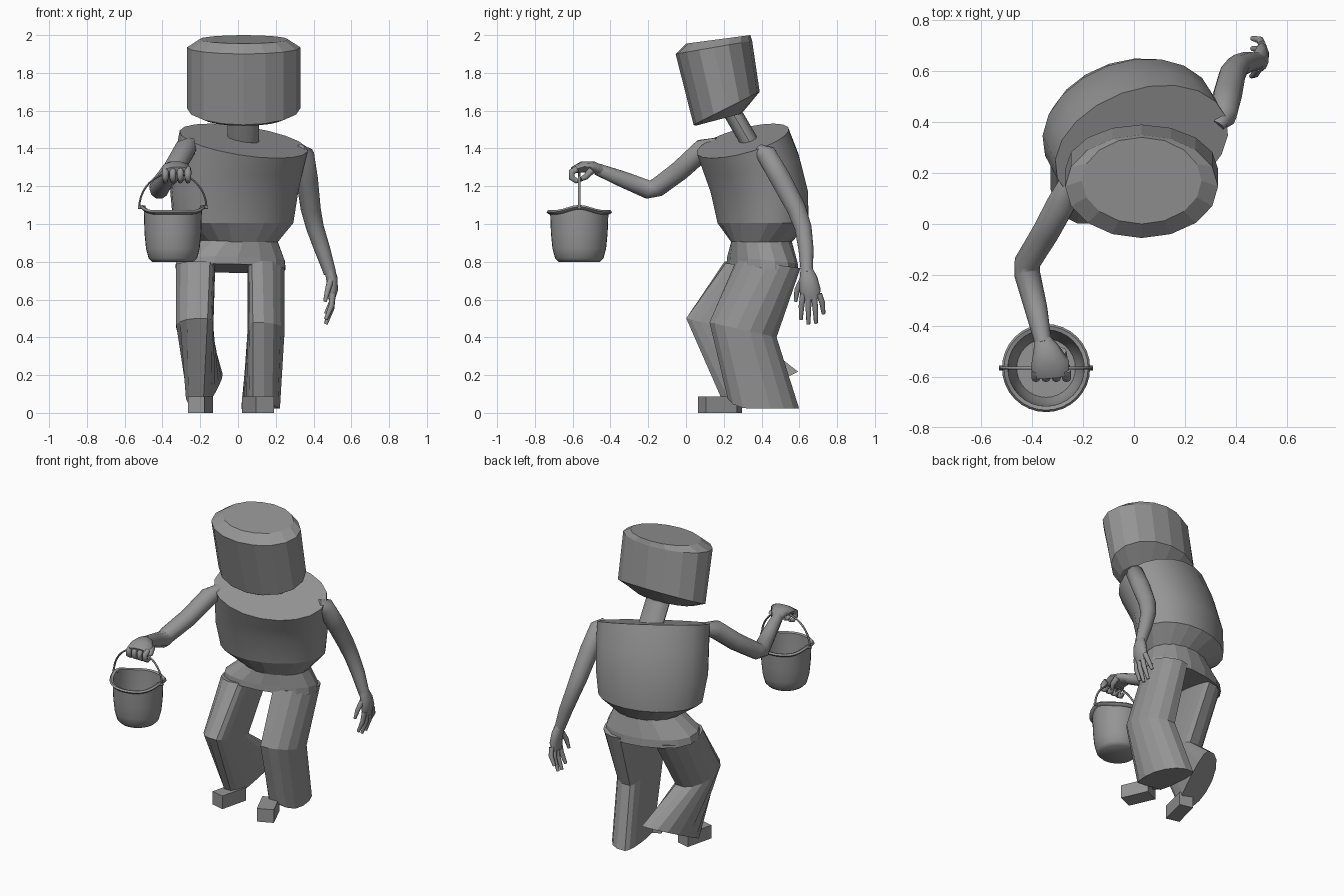
import bpy, bmesh, math
from mathutils import Vector

if "Cube" in bpy.data.objects:
    bpy.data.objects.remove(bpy.data.objects["Cube"])

clay = bpy.data.materials.new("grey_clay")
clay.diffuse_color = (0.3, 0.3, 0.3, 1)
clay.use_nodes = True
clay.node_tree.nodes["Principled BSDF"].inputs["Base Color"].default_value = clay.diffuse_color


def loft(name, rings, smooth=None, flat_bands=()):
    """Skin a list of point rings and cap both ends."""
    bm = bmesh.new()
    loops = [[bm.verts.new(p) for p in r] for r in rings]
    n = len(loops[0])
    for a, b in zip(loops, loops[1:]):
        for i in range(n):
            j = (i + 1) % n
            bm.faces.new((a[i], a[j], b[j], b[i]))
    bm.faces.new(loops[0][::-1])
    bm.faces.new(loops[-1])
    bmesh.ops.recalc_face_normals(bm, faces=bm.faces)
    me = bpy.data.meshes.new(name)
    bm.to_mesh(me)
    bm.free()
    me.materials.append(clay)
    ob = bpy.data.objects.new(name, me)
    bpy.context.collection.objects.link(ob)
    if smooth:
        for o in bpy.context.selected_objects:
            o.select_set(False)
        bpy.context.view_layer.objects.active = ob
        ob.select_set(True)
        bpy.ops.object.shade_smooth_by_angle(angle=math.radians(smooth))
        for k in flat_bands:
            for i in range(k * n, (k + 1) * n):
                me.polygons[i].use_smooth = False
    return ob


def power(v, e):
    return math.copysign(abs(v) ** e, v)


def oval(cx, cy, cz, rx, ry, n=16, yaw=0, sx=0, sy=0, e=1):
    """Ellipse turned by yaw on a plane with slopes sx and sy; e < 1 squares it."""
    pts, w = [], math.radians(yaw)
    for i in range(n):
        t = 2 * math.pi * i / n
        a, b = rx * power(math.cos(t), e), ry * power(math.sin(t), e)
        x, y = a * math.cos(w) - b * math.sin(w), a * math.sin(w) + b * math.cos(w)
        pts.append((cx + x, cy + y, cz + sx * x + sy * y))
    return pts


def span(front, back, rx, cx=0.03, n=16):
    """Ellipse running between a front and a back (y, z) point."""
    (y0, z0), (y1, z1) = front, back
    return oval(cx, (y0 + y1) / 2, (z0 + z1) / 2, rx, (y1 - y0) / 2, n,
                sy=(z1 - z0) / (y1 - y0))


def tube(name, pts, radii, ref=(1, 0, 0), n=10):
    """Round or flattened limb along a path; radii are numbers or pairs."""
    pts = [Vector(p) for p in pts]
    rings = []
    for i, p in enumerate(pts):
        t = (pts[min(i + 1, len(pts) - 1)] - pts[max(i - 1, 0)]).normalized()
        u = Vector(ref)
        u = (u - t * u.dot(t)).normalized()
        v = t.cross(u)
        r = radii[i]
        a, b = r if isinstance(r, tuple) else (r, r)
        rings.append([p + u * a * math.cos(2 * math.pi * k / n)
                      + v * b * math.sin(2 * math.pi * k / n) for k in range(n)])
    return loft(name, rings, 60)


# head and neck
loft("head", [span((0.05, 1.52), (0.295, 1.585), 0.2),
              span((0.04, 1.525), (0.39, 1.70), 0.3),
              span((-0.055, 1.90), (0.35, 1.97), 0.3),
              span((0.0, 1.955), (0.34, 2.0), 0.235)])
loft("neck", [oval(0.027, 0.345, 1.42, 0.083, 0.063, 12, sy=-0.2),
              oval(0.027, 0.24, 1.60, 0.083, 0.063, 12, sy=-0.2)], 40)

# torso: twisted barrel with a faceted tapering belt
loft("torso", [oval(0.005, 0.40, 0.905, 0.21, 0.16, 20, 10),
               oval(-0.025, 0.408, 1.005, 0.327, 0.232, 20, 18),
               oval(-0.02, 0.388, 1.17, 0.35, 0.247, 20, 20),
               oval(0.005, 0.345, 1.32, 0.352, 0.24, 20, 20, -0.12, 0.2),
               oval(0.03, 0.30, 1.44, 0.352, 0.227, 20, 20, -0.21, 0.33)],
     30, flat_bands=(0,))

# pelvis
loft("pelvis", [oval(-0.04, 0.405, 0.765, 0.3, 0.178, 16, 13, 0, -0.13, 0.9),
                oval(-0.038, 0.405, 0.81, 0.294, 0.175, 16, 13, 0, -0.1, 0.9),
                oval(0.005, 0.40, 0.93, 0.2, 0.155, 16, 10)])


def leg_ring(s, cx, cy, cz, wo, wi, ry, sy=0, skew=0, lift=0, turn=0, n=16):
    """Leg section, rounded outside and flatter inside; lift raises the front."""
    pts = []
    for i in range(n):
        t = 2 * math.pi * (i + 0.5) / n
        c = math.cos(t)
        x = s * (wo * c if c > 0 else -wi * abs(c) ** 0.4)
        y = ry * math.sin(t)
        z = cz + sy * y + lift * max(0, -math.sin(t)) ** 5
        pts.append((cx + x + skew * y, cy + y + turn * x, z))
    return pts


# trouser legs, each bent at the knee
loft("right_leg", [leg_ring(1, 0.10, 0.435, 0.785, 0.15, 0.05, 0.168, sy=-0.12, turn=0.2),
                   leg_ring(1, 0.11, 0.302, 0.44, 0.14, 0.06, 0.181, sy=-0.22),
                   leg_ring(1, 0.09, 0.41, 0.022, 0.13, 0.065, 0.193, skew=-0.12, lift=0.06)])
loft("left_leg", [leg_ring(-1, -0.18, 0.375, 0.785, 0.15, 0.06, 0.168, sy=-0.1, turn=0.2),
                  leg_ring(-1, -0.195, 0.17, 0.46, 0.135, 0.065, 0.172, sy=-0.24),
                  leg_ring(-1, -0.165, 0.40, 0.125, 0.10, 0.055, 0.197, sy=0.48, skew=0.25)])


def foot(name, x, y, yaw, half, length):
    """Toe box; x and y give the middle of the front face."""
    w = math.radians(yaw)
    side, back = Vector((math.cos(w), math.sin(w), 0)), Vector((-math.sin(w), math.cos(w), 0))
    rings = []
    for d in (0, length):
        c = Vector((x, y, 0)) + back * d
        rings.append([c + side * a * half + Vector((0, 0, z))
                      for a, z in ((-1, 0), (1, 0), (1, 0.088), (-1, 0.088))])
    loft(name, rings)


foot("right_foot", 0.143, 0.085, 24, 0.053, 0.18)
foot("left_foot", -0.222, 0.10, -14, 0.045, 0.19)

# arms
tube("right_arm", [(0.325, 0.385, 1.395), (0.348, 0.425, 1.37), (0.365, 0.50, 1.24),
                   (0.385, 0.585, 1.08), (0.408, 0.62, 0.98), (0.445, 0.635, 0.87),
                   (0.487, 0.64, 0.74)],
     [0.03, 0.055, 0.058, 0.053, 0.047, 0.042, 0.033])
tube("left_arm", [(-0.25, 0.17, 1.42), (-0.28, 0.09, 1.395), (-0.345, -0.03, 1.285),
                  (-0.418, -0.15, 1.195), (-0.418, -0.20, 1.182), (-0.385, -0.33, 1.235),
                  (-0.355, -0.47, 1.29)],
     [0.04, 0.058, 0.056, 0.053, 0.051, 0.045, 0.033])

# relaxed hand
tube("right_palm", [(0.485, 0.638, 0.76), (0.497, 0.648, 0.71), (0.502, 0.657, 0.65),
                    (0.495, 0.662, 0.60)],
     [(0.033, 0.028), (0.048, 0.032), (0.056, 0.028), (0.045, 0.018)], ref=(0, 1, 0))
for i in range(4):
    y, drop = 0.62 + 0.028 * i, (0.115, 0.14, 0.135, 0.085)[i]
    spread = 0.012 * (i - 1)
    tube(f"right_finger_{i + 1}", [(0.502, y, 0.63), (0.495, y + spread * 0.7, 0.63 - drop * 0.55),
                                   (0.465, y + spread, 0.61 - drop)],
         [0.016, 0.015, 0.01], n=8)
tube("right_thumb", [(0.49, 0.615, 0.70), (0.475, 0.588, 0.65), (0.46, 0.58, 0.59)],
     [0.018, 0.015, 0.009], n=8)

# gripping hand
tube("left_palm", [(-0.358, -0.45, 1.285), (-0.345, -0.49, 1.30), (-0.33, -0.55, 1.302),
                   (-0.325, -0.60, 1.285)],
     [(0.033, 0.028), (0.052, 0.032), (0.076, 0.03), (0.068, 0.018)])
for i in range(4):
    x = -0.385 + 0.04 * i
    tube(f"left_finger_{i + 1}", [(x, -0.575, 1.293), (x, -0.605, 1.275), (x, -0.605, 1.245),
                                  (x, -0.58, 1.228), (x + 0.005, -0.553, 1.235)],
         [0.017, 0.018, 0.017, 0.014, 0.009], n=8)
tube("left_thumb", [(-0.285, -0.50, 1.285), (-0.275, -0.53, 1.25), (-0.30, -0.56, 1.235)],
     [0.02, 0.016, 0.01], n=8)

# bucket: outside wall, rolled rim raised at the handle ends, inside wall
BX, BY = -0.345, -0.565
profile = [(0.11, 0.80), (0.128, 0.818), (0.142, 0.87), (0.15, 0.95), (0.154, 1.05),
           (0.165, 1.053), (0.173, 1.063), (0.165, 1.073), (0.15, 1.068),
           (0.145, 0.95), (0.136, 0.87), (0.115, 0.812)]
rings = []
for r, z in profile:
    ring = oval(BX, BY, z, r, r, 32)
    if z > 1.04:
        ring = [(x, y, h + 0.028 * abs((x - BX) / r) ** 8) for x, y, h in ring]
    rings.append(ring)
loft("bucket", rings, 50)

# wire handle and its pivots
tube("bucket_handle", [(BX + 0.178 * math.cos(math.pi * k / 20), BY,
                        1.085 + 0.185 * math.sin(math.pi * k / 20)) for k in range(21)],
     [0.006] * 21, ref=(0, 1, 0), n=6)
for s, side in ((-1, "left"), (1, "right")):
    tube(f"{side}_handle_pivot", [(BX + s * 0.145, BY, 1.088), (BX + s * 0.185, BY, 1.088)],
         [0.009, 0.009], ref=(0, 1, 0), n=8)
